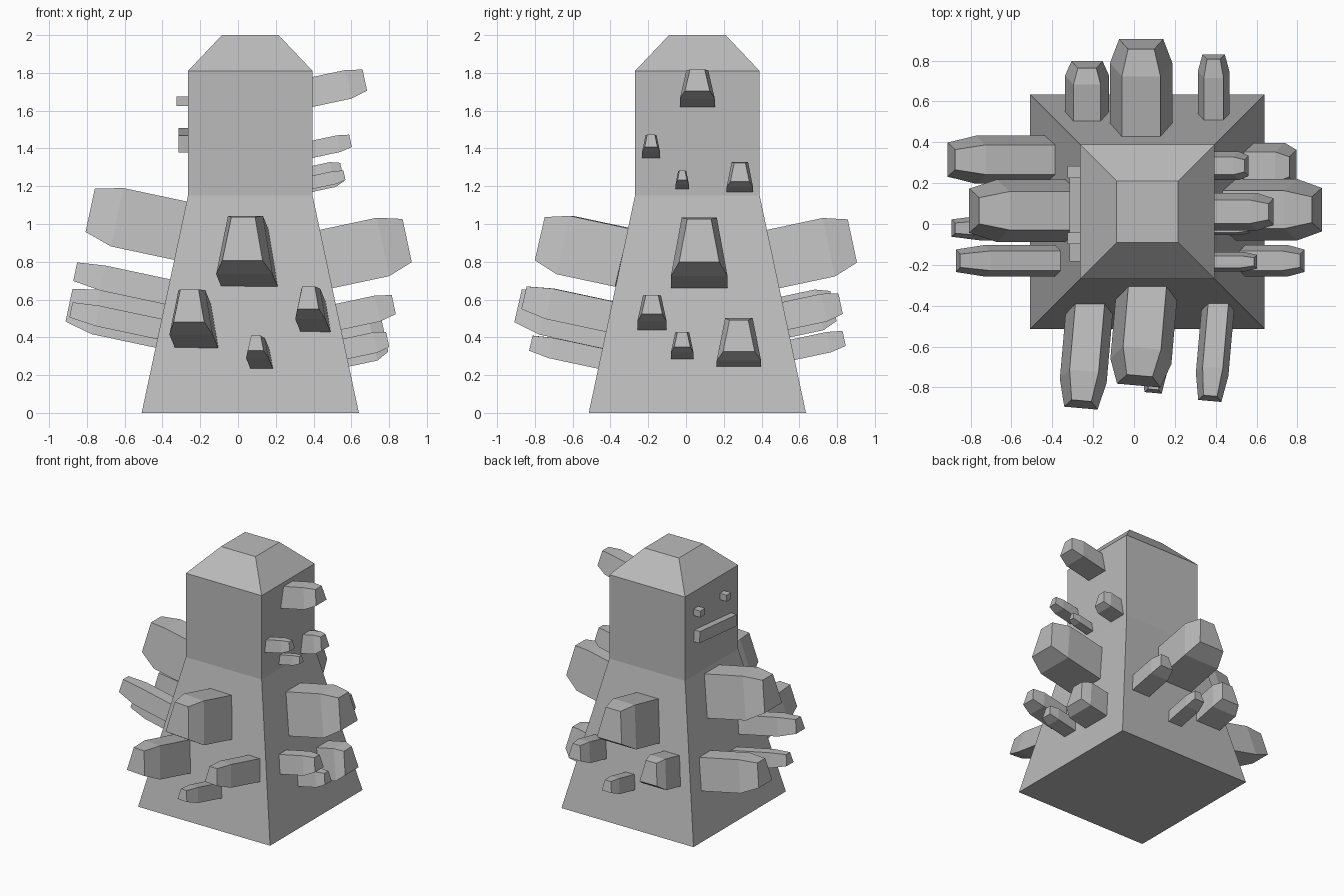
import bpy, bmesh
from math import radians, sin, cos
from mathutils import Vector, Matrix

cube = bpy.data.objects.get("Cube")
if cube:
    bpy.data.objects.remove(cube, do_unlink=True)

stone = bpy.data.materials.new("stone_grey")
stone.use_nodes = True
GREY = (0.5, 0.5, 0.5, 1)
stone.diffuse_color = GREY
stone.node_tree.nodes["Principled BSDF"].inputs["Base Color"].default_value = GREY

CENTRE = Vector((0.065, 0.06, 0))
BASE, NECK, NECK_Z = 0.575, 0.33, 1.15
UP = Vector((0, 0, 1))


def loft(name, rings):
    """Skin a stack of four-point rings and close both ends."""
    bm = bmesh.new()
    loops = [[bm.verts.new(p) for p in ring] for ring in rings]
    for a, b in zip(loops, loops[1:]):
        for i in range(4):
            j = (i + 1) % 4
            bm.faces.new((a[i], a[j], b[j], b[i]))
    bm.faces.new(loops[0])
    bm.faces.new(loops[-1])
    bmesh.ops.recalc_face_normals(bm, faces=bm.faces)
    mesh = bpy.data.meshes.new(name)
    bm.to_mesh(mesh)
    bm.free()
    mesh.materials.append(stone)
    obj = bpy.data.objects.new(name, mesh)
    bpy.context.collection.objects.link(obj)
    return obj


def square(r, z):
    return [CENTRE + Vector((x * r, y * r, z))
            for x, y in ((-1, -1), (1, -1), (1, 1), (-1, 1))]


# Tower: flared foot, straight neck, bevelled cap
loft("tower", [square(BASE, 0), square(NECK, NECK_Z), square(NECK, 1.81), square(0.15, 2)])


def crystal(name, normal, along, z, width, height, length, yaw=0):
    """Tapered block leaning up from a wall; along is the position across the wall."""
    n = Vector(normal)
    side = Vector((abs(n.y), abs(n.x), 0))
    reach = BASE + (NECK - BASE) * min(z / NECK_Z, 1)
    origin = n * (reach + CENTRE.dot(n)) + side * along + UP * z
    turn = Matrix.Rotation(radians(yaw), 3, 'Z')
    n, side = turn @ n, turn @ side
    lean = radians(12)
    axis = n * cos(lean) + UP * sin(lean)
    rise = UP * cos(lean) - n * sin(lean)

    def ring(dist, low, high, wide, narrow):
        return [origin + axis * dist + rise * (height * v) + side * (width * u / 2)
                for u, v in ((-wide, low), (wide, low), (narrow, high), (-narrow, high))]

    loft(name, [ring(-0.01, 0, 1, 1, 0.62), ring(length * 0.7, 0, 1, 1, 0.62),
                ring(length, 0.15, 0.89, 0.71, 0.42)])


# Crystals on each wall: along, z, width, height, length
walls = {
    "front": ((0, -1, 0), -5, [
        (0.06, 0.67, 0.3, 0.316, 0.44), (-0.22, 0.345, 0.23, 0.24, 0.48),
        (0.41, 0.43, 0.16, 0.165, 0.46), (0.125, 0.235, 0.12, 0.11, 0.375)]),
    "left": ((1, 0, 0), 0, [
        (0.07, 0.66, 0.3, 0.316, 0.44), (-0.18, 0.44, 0.155, 0.14, 0.3),
        (-0.02, 0.285, 0.12, 0.11, 0.23), (0.28, 0.245, 0.235, 0.23, 0.22),
        (0.06, 1.62, 0.185, 0.155, 0.3), (-0.185, 1.35, 0.095, 0.09, 0.215),
        (-0.02, 1.185, 0.07, 0.07, 0.18), (0.285, 1.17, 0.14, 0.135, 0.175)]),
    "back": ((0, 1, 0), 0, [
        (0.035, 0.66, 0.305, 0.316, 0.43), (-0.23, 0.4, 0.215, 0.22, 0.26),
        (0.39, 0.44, 0.155, 0.15, 0.3), (0.1, 0.28, 0.12, 0.11, 0.28)]),
    "right": ((-1, 0, 0), 0, [
        (0.065, 0.81, 0.305, 0.316, 0.49), (-0.18, 0.575, 0.155, 0.135, 0.5),
        (0.315, 0.345, 0.235, 0.24, 0.495), (-0.02, 0.39, 0.12, 0.11, 0.48)]),
}
for wall, (normal, yaw, items) in walls.items():
    for i, item in enumerate(items):
        crystal(f"{wall}_crystal_{i + 1}", normal, *item, yaw)


# Small face on the right wall
def block(name, y, z, depth, width, height, roll=0):
    def ring(x):
        turn = Matrix.Rotation(radians(roll), 3, 'X')
        return [Vector((x, y, z)) + turn @ Vector((0, a * width / 2, b * height / 2))
                for a, b in ((-1, -1), (1, -1), (1, 1), (-1, 1))]
    wall_x = CENTRE.x - NECK
    loft(name, [ring(wall_x + 0.01), ring(wall_x - depth)])


block("mouth", 0.05, 1.443, 0.05, 0.46, 0.09, 5)
block("left_eye", -0.07, 1.65, 0.06, 0.055, 0.05)
block("right_eye", 0.255, 1.65, 0.06, 0.06, 0.05)
